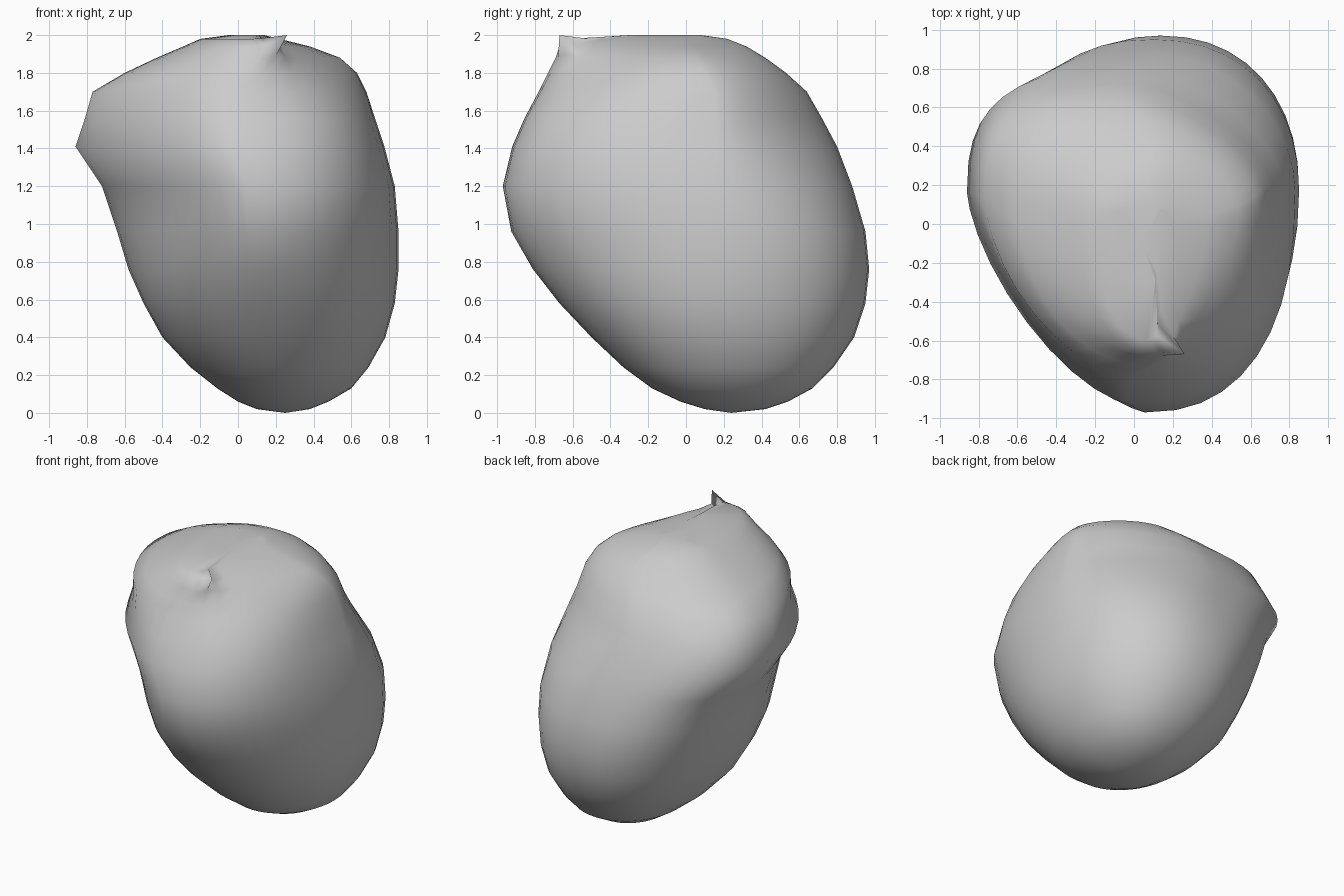
import bpy, bmesh
from math import cos, sin, pi, copysign
from mathutils import Vector

if "Cube" in bpy.data.objects:
    bpy.data.objects.remove(bpy.data.objects["Cube"])

SIDES = 40
# Height, then left, right, front and back reach of the body
LEVELS = [
    (.02, .10, .38, .10, .42), (.06, .00, .48, -.03, .54),
    (.13, -.11, .60, -.18, .67), (.24, -.25, .69, -.33, .78),
    (.40, -.40, .78, -.50, .89), (.58, -.50, .83, -.67, .95),
    (.76, -.58, .85, -.81, .97), (.96, -.64, .85, -.925, .95),
    (1.20, -.72, .83, -.97, .88), (1.41, -.86, .775, -.92, .80),
    (1.56, -.81, .725, -.855, .72), (1.70, -.77, .68, -.78, .64),
    (1.80, -.60, .63, -.73, .53), (1.88, -.43, .54, -.69, .42),
    (1.94, -.29, .38, -.67, .32), (1.98, -.20, .22, -.60, .22),
    (2.00, -.05, .14, -.30, .08)]


def ease(z, low, high):
    t = min(max((z - low) / (high - low), 0), 1)
    return t * t * (3 - 2 * t)


def ring(bm, z, left, right, front, back):
    """Rounded section whose four corners each have their own fullness."""
    up = ease(z, .3, 1.2)
    top = ease(z, 1.58, 1.9)
    shoulder = ease(z, .6, 1.35) * (1 - .5 * ease(z, 1.65, 1.9))
    xc = (left + right) / 2 + .06 * top
    yc = (front + back) / 2 + .16 * up + .06 * shoulder
    fullness = {
        (True, False): 2 + .6 * ease(z, .8, 1.5) - 1.2 * top,  # front right
        (False, False): 2 - .55 * up + .65 * top,              # front left
        (True, True): 2.2 - .6 * ease(z, .9, 1.6),             # back right
        (False, True): 2.05 + .65 * shoulder}                  # back left
    verts = []
    for i in range(SIDES):
        a = 2 * pi * i / SIDES
        c, s = cos(a), sin(a)
        n = fullness[(c > 0, s > 0)]
        x = copysign(abs(c) ** (2 / n), c)
        y = copysign(abs(s) ** (2 / n), s)
        verts.append(bm.verts.new((
            xc + x * (right - xc if c > 0 else xc - left),
            yc + y * (back - yc if s > 0 else yc - front), z)))
    return verts


# Leaning fruit body
bm = bmesh.new()
rings = [ring(bm, *lv) for lv in LEVELS]
for a, b in zip(rings, rings[1:]):
    for i in range(SIDES):
        j = (i + 1) % SIDES
        bm.faces.new((a[i], a[j], b[j], b[i]))
for loop, tip in ((rings[0], (.25, .24, 0)), (rings[-1], (.04, -.1, 1.995))):
    v = bm.verts.new(tip)
    for i in range(SIDES):
        bm.faces.new((loop[i], loop[(i + 1) % SIDES], v))

# Small pointed lip pulled out of the rim beside the dip
lip = Vector((.26, -.67, 2))
start = min(rings[-3], key=lambda v: (v.co - lip).length)
start.co = lip
for e in start.link_edges:
    v = e.other_vert(start)
    v.co = v.co.lerp(lip, .15)

bmesh.ops.recalc_face_normals(bm, faces=bm.faces)
for f in bm.faces:
    f.smooth = True
me = bpy.data.meshes.new("fruit_body")
bm.to_mesh(me)
bm.free()
bpy.context.collection.objects.link(bpy.data.objects.new("fruit_body", me))
